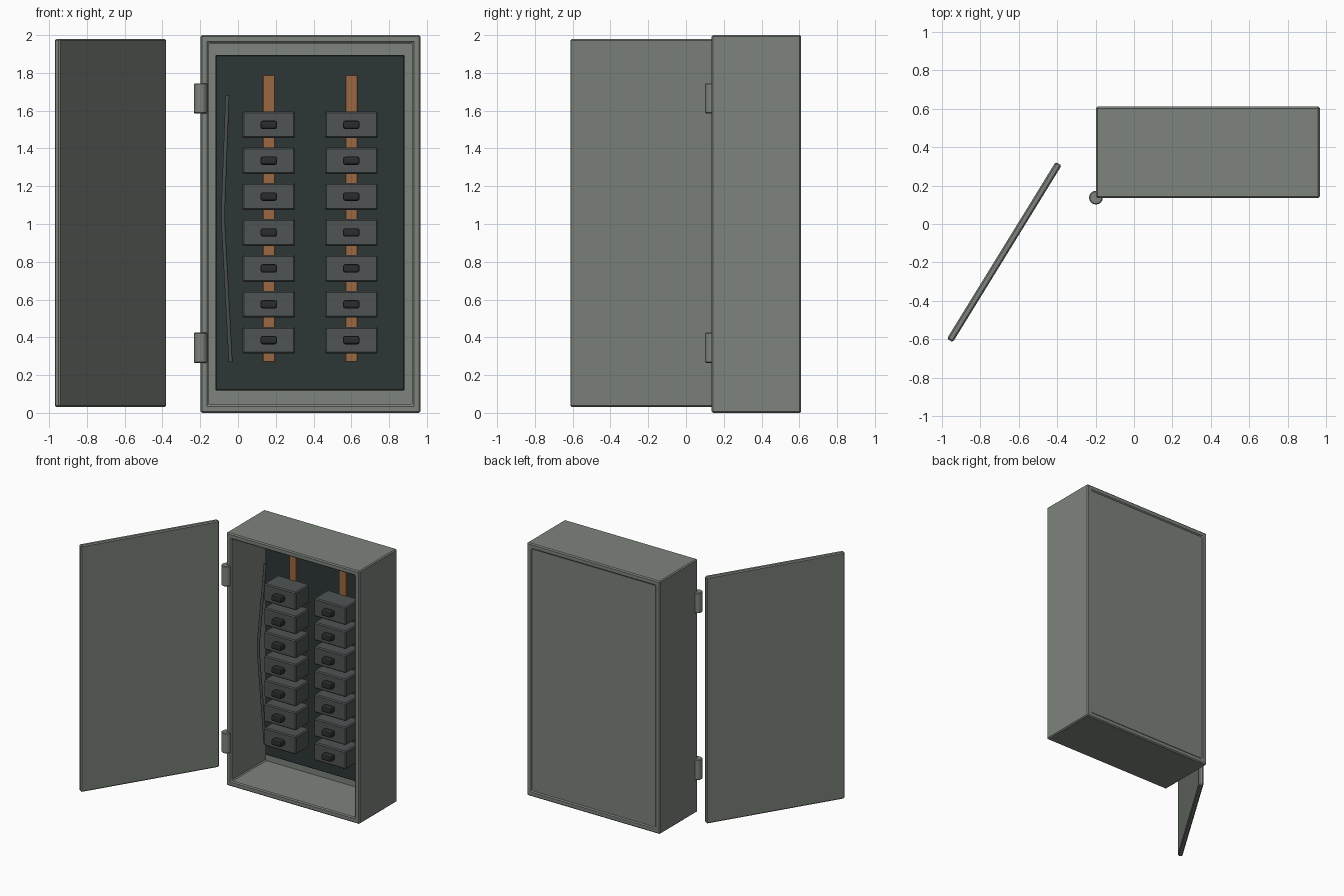
import bpy, bmesh, math
from mathutils import Vector

if "Cube" in bpy.data.objects:
    bpy.data.objects.remove(bpy.data.objects["Cube"])


def material(name, rgb):
    m = bpy.data.materials.new(name)
    m.diffuse_color = (*rgb, 1)
    m.use_nodes = True
    m.node_tree.nodes["Principled BSDF"].inputs["Base Color"].default_value = m.diffuse_color
    return m


STEEL = material("grey_green_steel", (0.205, 0.228, 0.200))
PANEL = material("dark_panel", (0.027, 0.038, 0.037))
CASE = material("breaker_grey", (0.080, 0.088, 0.088))
BLACK = material("switch_black", (0.023, 0.027, 0.027))
COPPER = material("copper", (0.320, 0.138, 0.054))
CABLE = material("cable_grey", (0.070, 0.078, 0.078))


def bevel(ob, width, segments=1):
    mod = ob.modifiers.new("bevel", "BEVEL")
    mod.width, mod.segments = width, segments
    mod.limit_method = "ANGLE"


def finish(bm, name, mat):
    me = bpy.data.meshes.new(name)
    bm.to_mesh(me)
    bm.free()
    me.materials.append(mat)
    ob = bpy.data.objects.new(name, me)
    bpy.context.collection.objects.link(ob)
    return ob


def box(name, lo, hi, mat, bev=0.0, segments=1):
    lo, hi = Vector(lo), Vector(hi)
    bm = bmesh.new()
    bmesh.ops.create_cube(bm, size=1)
    bmesh.ops.scale(bm, vec=hi - lo, verts=bm.verts)
    ob = finish(bm, name, mat)
    ob.location = (lo + hi) / 2
    if bev:
        bevel(ob, bev, segments)
    return ob


# Cabinet shell: box open at front and back, thickened inwards
bm = bmesh.new()
bmesh.ops.create_cube(bm, size=1)
bmesh.ops.scale(bm, vec=(1.165, 0.474, 1.995), verts=bm.verts)
bm.normal_update()
ends = [f for f in bm.faces if abs(f.normal.y) > 0.9]
bmesh.ops.delete(bm, geom=ends, context="FACES_ONLY")
shell = finish(bm, "cabinet_shell", STEEL)
shell.location = (0.384, 0.373, 1.0)
sol = shell.modifiers.new("walls", "SOLIDIFY")
sol.thickness, sol.offset, sol.use_even_offset = 0.043, -1, True
bevel(shell, 0.008)

# Back plate sits slightly recessed, mounting panel in front of it
box("back_plate", (-0.157, 0.565, 0.044), (0.924, 0.603, 1.956), STEEL)
box("mounting_panel", (-0.119, 0.51, 0.119), (0.881, 0.545, 1.894), PANEL, 0.004)
for x in (0.0, 0.76):
    for z in (0.3, 1.7):
        box("panel_standoff", (x - 0.02, 0.54, z - 0.02), (x + 0.02, 0.57, z + 0.02), STEEL)

# Bus bars with a column of breakers on each
for cx in (0.163, 0.60):
    box("bus_bar", (cx - 0.032, 0.45, 0.27), (cx + 0.032, 0.475, 1.79), COPPER, 0.003)
    for i in range(7):
        z = 0.385 + 0.19 * i
        box("breaker", (cx - 0.14, 0.29, z - 0.071), (cx + 0.14, 0.465, z + 0.071), CASE, 0.008)
        box("breaker_switch", (cx - 0.044, 0.24, z - 0.022), (cx + 0.044, 0.30, z + 0.022),
            BLACK, 0.012, 2)

# Open door, swung out and off its hinges
door = box("door", (-0.54, -0.018, 0.03), (0.54, 0.018, 1.98), STEEL, 0.008)
door.location = (-0.675, -0.146, 1.005)
door.rotation_euler.z = math.atan2(0.92, 0.566)

# Hinge barrels
for z in (0.345, 1.665):
    bm = bmesh.new()
    bmesh.ops.create_cone(bm, cap_ends=True, segments=16, radius1=0.036, radius2=0.036, depth=0.16)
    hinge = finish(bm, "hinge", STEEL)
    hinge.location = (-0.198, 0.137, z)
    bevel(hinge, 0.005)
    bpy.ops.object.select_all(action="DESELECT")
    hinge.select_set(True)
    bpy.context.view_layer.objects.active = hinge
    bpy.ops.object.shade_smooth_by_angle(angle=math.radians(35))

# Loose cable along the left wall
cu = bpy.data.curves.new("cable", "CURVE")
cu.dimensions = "3D"
cu.bevel_depth, cu.bevel_resolution, cu.use_fill_caps = 0.011, 2, True
pts = [(-0.056, 0.42, 1.68), (-0.078, 0.37, 1.10), (-0.078, 0.365, 1.0), (-0.039, 0.395, 0.27)]
sp = cu.splines.new("POLY")
sp.points.add(len(pts) - 1)
for p, co in zip(sp.points, pts):
    p.co = (*co, 1)
cu.materials.append(CABLE)
bpy.context.collection.objects.link(bpy.data.objects.new("cable", cu))

# Stand the base on z = 0
shell.scale.z = 2.0 / 1.995
